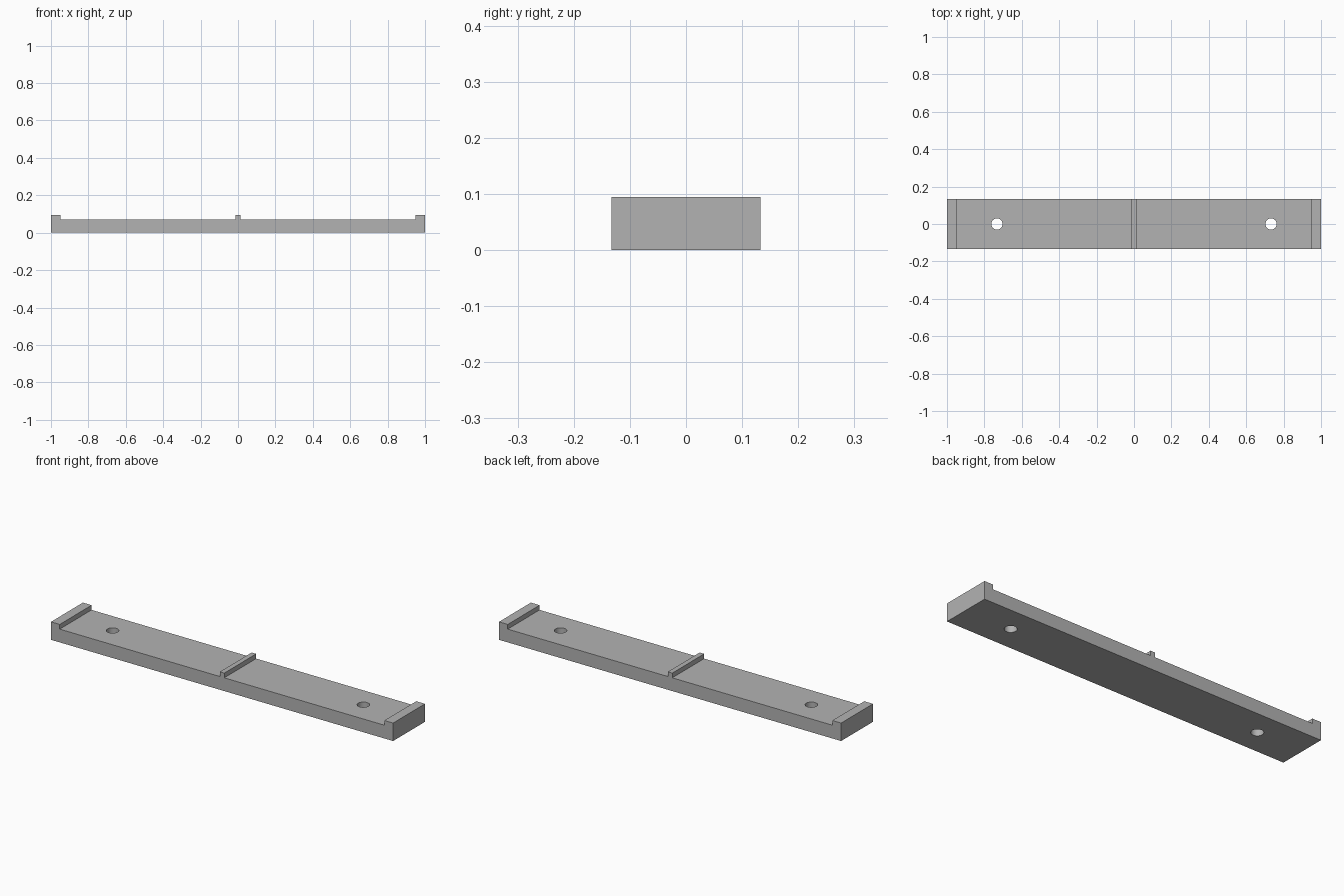
import bpy
import bmesh

cube = bpy.data.objects.get("Cube")
if cube:
    bpy.data.objects.remove(cube, do_unlink=True)

HALF_DEPTH = 0.133
BASE_TOP, LIP_TOP = 0.07, 0.095
HOLE_X, HOLE_RADIUS = 0.733, 0.03

grey = bpy.data.materials.new("plain grey")
grey.use_nodes = True
colour = (0.45, 0.45, 0.45, 1)
grey.diffuse_color = colour
grey.node_tree.nodes["Principled BSDF"].inputs["Base Color"].default_value = colour

# Right half of the front outline, mirrored to give end lips and centre rib
right = [(0.013, LIP_TOP), (0.013, BASE_TOP), (0.949, BASE_TOP),
         (0.949, LIP_TOP), (1, LIP_TOP), (1, 0)]
outline = right + [(-x, z) for x, z in reversed(right)]

# Bar extruded from front to back
bm = bmesh.new()
front = bm.faces.new([bm.verts.new((x, -HALF_DEPTH, z)) for x, z in outline])
extruded = bmesh.ops.extrude_face_region(bm, geom=[front])["geom"]
bmesh.ops.translate(bm, vec=(0, 2 * HALF_DEPTH, 0),
                    verts=[g for g in extruded if isinstance(g, bmesh.types.BMVert)])
bmesh.ops.recalc_face_normals(bm, faces=bm.faces)
mesh = bpy.data.meshes.new("mounting_bar")
bm.to_mesh(mesh)
bm.free()
mesh.materials.append(grey)
bar = bpy.data.objects.new("mounting_bar", mesh)
bpy.context.collection.objects.link(bar)
bpy.context.view_layer.objects.active = bar

# Screw holes right through the bar
for side in (-1, 1):
    bpy.ops.mesh.primitive_cylinder_add(vertices=48, radius=HOLE_RADIUS, depth=0.4,
                                        location=(side * HOLE_X, 0, 0))
    cutter = bpy.context.object
    cutter.name = "hole_cutter"
    cutter.hide_render = True
    cutter.data.materials.append(grey)
    cut = bar.modifiers.new("screw_hole", "BOOLEAN")
    cut.operation = "DIFFERENCE"
    cut.solver = "EXACT"
    cut.object = cutter
    bpy.context.view_layer.objects.active = bar
    bpy.ops.object.modifier_apply(modifier=cut.name)
    bpy.data.objects.remove(cutter, do_unlink=True)

# Smooth hole walls, sharp edges elsewhere
bpy.ops.object.select_all(action="DESELECT")
bar.select_set(True)
bpy.ops.object.shade_smooth_by_angle()
